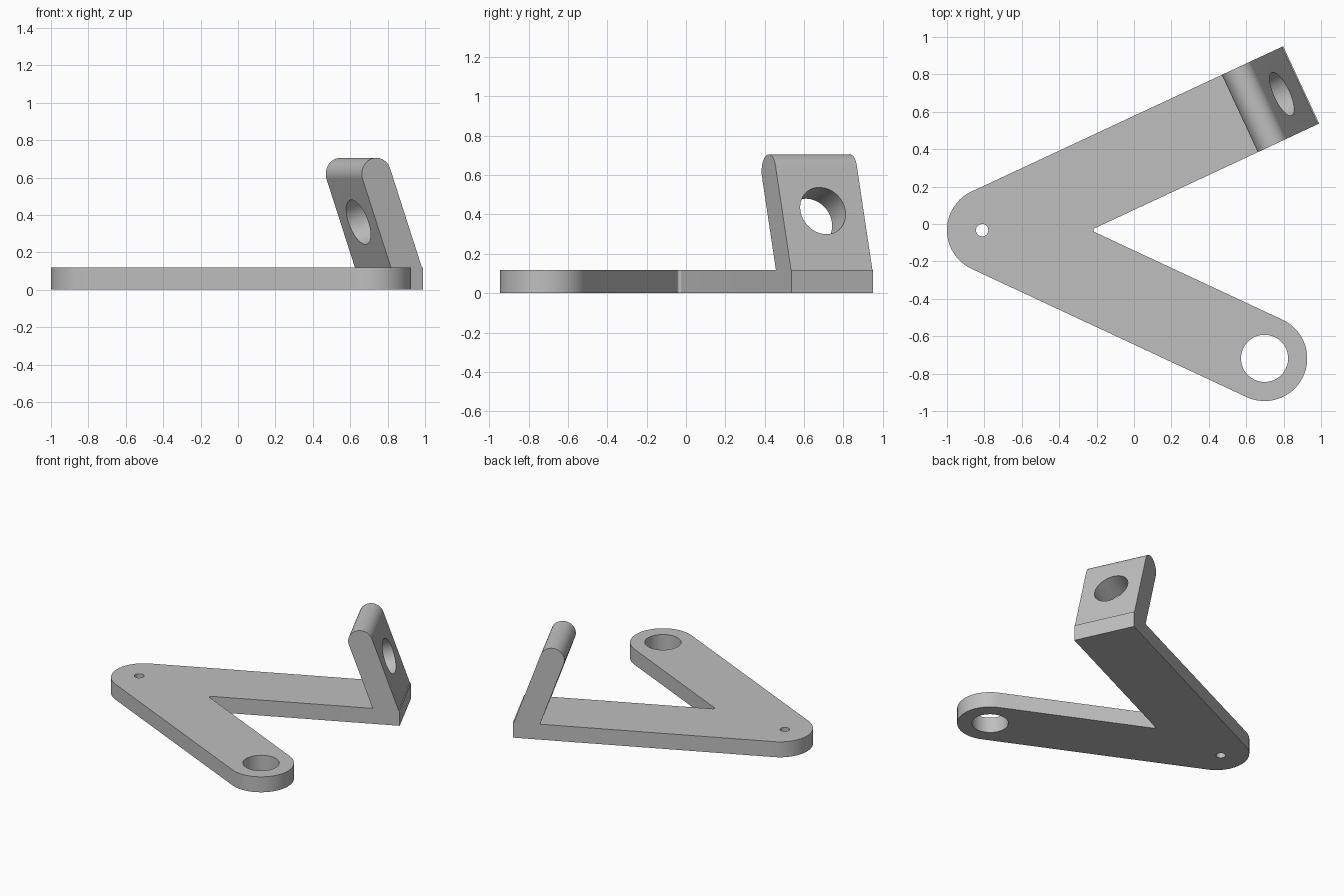
import bpy
import bmesh
from math import sin, cos, tan, radians, pi
from mathutils import Matrix, Vector

cube = bpy.data.objects.get("Cube")
if cube:
    bpy.data.objects.remove(cube, do_unlink=True)

# Main dimensions
SPREAD = radians(25)      # each arm's angle from the x axis
LEAN = radians(19.5)      # tab's lean back over its arm
R = 0.228                 # half the arm width
THICK = 0.118
PIVOT = Vector((-0.772, -0.033))
ROUND_ARM, SQUARE_ARM = 1.622, 1.838
FILLET = 0.012
TAB_R = 0.086             # half the tab thickness
TAB_TOP = 0.705

grey = bpy.data.materials.new("light grey metal")
grey.use_nodes = True
colour = (0.52, 0.52, 0.52, 1)
grey.diffuse_color = colour
grey.node_tree.nodes["Principled BSDF"].inputs["Base Color"].default_value = colour


def polar(length, angle):
    return Vector((length * cos(angle), length * sin(angle)))


def arc(centre, radius, start, end, steps):
    return [centre + polar(radius, start + (end - start) * i / steps) for i in range(steps + 1)]


def extrude(name, outline, depth, matrix):
    """Solid made by extruding a 2D outline along its local z."""
    bm = bmesh.new()
    face = bm.faces.new([bm.verts.new((p.x, p.y, 0)) for p in outline])
    top = bmesh.ops.extrude_face_region(bm, geom=[face])["geom"]
    bmesh.ops.translate(bm, vec=(0, 0, depth), verts=[v for v in top if isinstance(v, bmesh.types.BMVert)])
    bmesh.ops.transform(bm, matrix=matrix, verts=bm.verts)
    bmesh.ops.recalc_face_normals(bm, faces=bm.faces)
    mesh = bpy.data.meshes.new(name)
    bm.to_mesh(mesh)
    bm.free()
    obj = bpy.data.objects.new(name, mesh)
    bpy.context.collection.objects.link(obj)
    mesh.materials.append(grey)
    return obj


def drill(obj, radius, matrix):
    """Cut a round hole centred on the matrix, along its z axis."""
    circle = arc(Vector((0, 0)), radius, 0, 2 * pi, 64)[:-1]
    cutter = extrude("hole_cutter", circle, 0.6, matrix @ Matrix.Translation((0, 0, -0.3)))
    cutter.hide_render = True
    mod = obj.modifiers.new("hole", "BOOLEAN")
    mod.operation = "DIFFERENCE"
    mod.solver = "EXACT"
    mod.object = cutter
    select(obj)
    bpy.ops.object.modifier_apply(modifier=mod.name)
    bpy.data.objects.remove(cutter, do_unlink=True)


def select(obj):
    bpy.ops.object.select_all(action="DESELECT")
    obj.select_set(True)
    bpy.context.view_layer.objects.active = obj


# V-shaped plate: round pivot end, one round arm, one square arm
quarter = pi / 2
eye = PIVOT + polar(ROUND_ARM, -SPREAD)
square_end = PIVOT + polar(SQUARE_ARM, SPREAD)
crotch = PIVOT + Vector(((R + FILLET) / sin(SPREAD), 0))
outline = arc(PIVOT, R, quarter + SPREAD, 3 * quarter - SPREAD, 32)
outline += arc(eye, R, -quarter - SPREAD, quarter - SPREAD, 40)
outline += arc(crotch, FILLET, 3 * quarter - SPREAD, quarter + SPREAD, 8)
outline += [square_end + polar(R, SPREAD - quarter), square_end + polar(R, SPREAD + quarter)]
plate = extrude("v_plate", outline, THICK, Matrix())
drill(plate, 0.033, Matrix.Translation((-0.812, -0.033, 0)))
drill(plate, 0.126, Matrix.Translation((eye.x, eye.y, 0)))

# Leaning tab: side profile in (distance along arm, height), swept across the arm
arm = Matrix.Translation((PIVOT.x, PIVOT.y, 0)) @ Matrix.Rotation(SPREAD, 4, "Z")
base = THICK - 0.001
outer = 1.831
inner = outer - 2 * TAB_R / cos(LEAN)
tip_z = TAB_TOP - TAB_R
tip = Vector(((outer + inner) / 2 - (tip_z - base) * tan(LEAN), tip_z))
profile = [Vector((inner, base)), Vector((outer, base))]
profile += arc(tip, TAB_R, LEAN, LEAN + pi, 32)
across = arm @ Matrix.Translation((0, R, 0)) @ Matrix.Rotation(quarter, 4, "X")
tab = extrude("leaning_tab", profile, 2 * R, across)

# Tab hole, square to the leaning faces
hole_z = 0.39
hole_u = (outer + inner) / 2 - (hole_z - base) * tan(LEAN)
drill(tab, 0.126, arm @ Matrix.Translation((hole_u, 0, hole_z)) @ Matrix.Rotation(quarter - LEAN, 4, "Y"))

for part in (plate, tab):
    select(part)
    bpy.ops.object.shade_smooth_by_angle(angle=radians(30))
